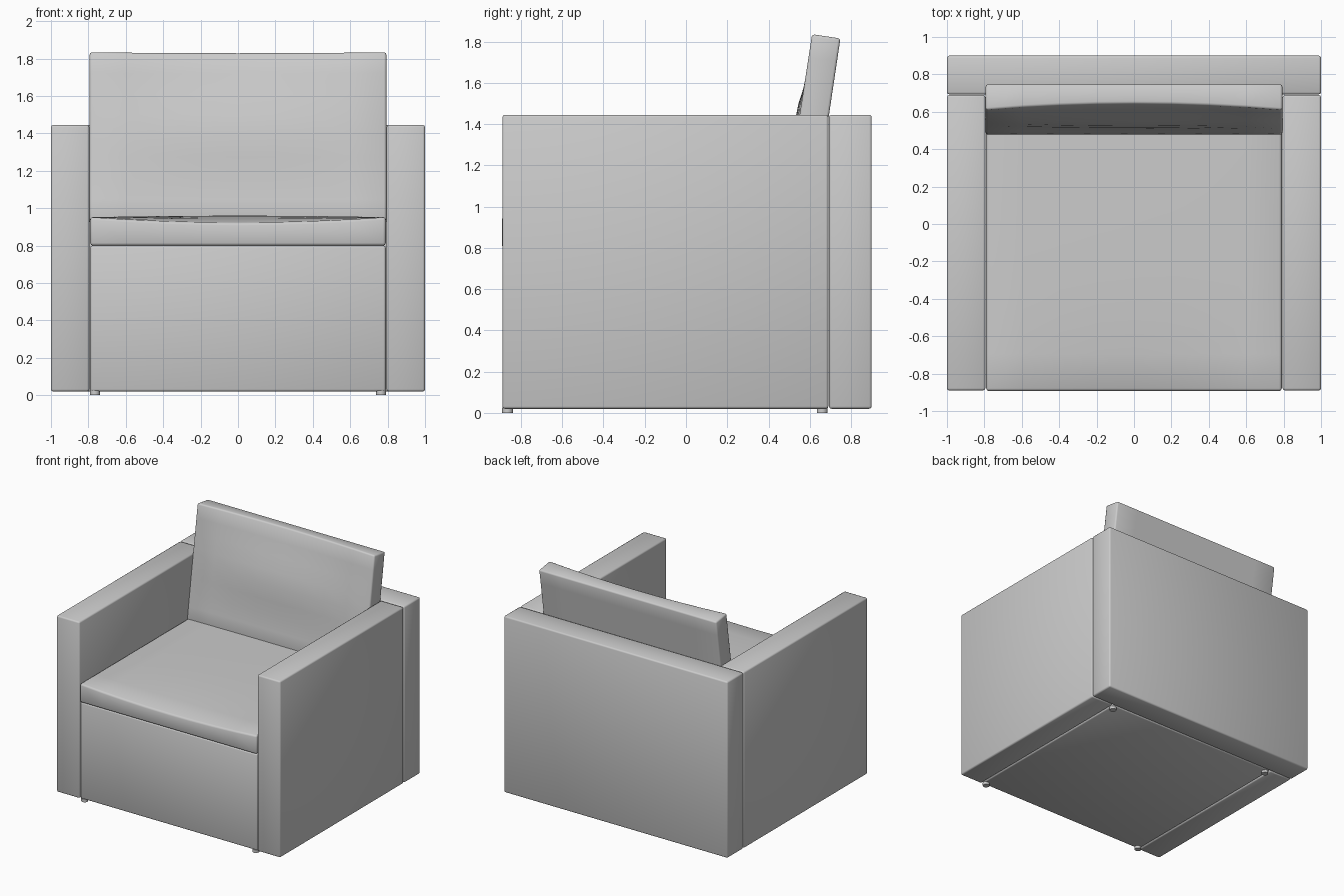
import bpy, bmesh, math
from mathutils import Vector

if "Cube" in bpy.data.objects:
    bpy.data.objects.remove(bpy.data.objects["Cube"])


def block(name, lo, hi, bevel=0.012, cuts=(), deform=None):
    """Bevelled box between two corners, optionally sliced and softened."""
    lo, hi = Vector(lo), Vector(hi)
    mid, size = (lo + hi) / 2, hi - lo
    bm = bmesh.new()
    bmesh.ops.create_cube(bm, size=1)
    bmesh.ops.scale(bm, vec=size, verts=bm.verts)
    bmesh.ops.bevel(bm, geom=bm.edges[:], offset=bevel, segments=2,
                    profile=0.5, affect='EDGES')
    # slices give the cushions enough geometry to sag
    for axis, count in cuts:
        for i in range(1, count):
            co, no = Vector(), Vector()
            co[axis] = size[axis] * (i / count - 0.5)
            no[axis] = 1
            bmesh.ops.bisect_plane(bm, geom=bm.verts[:] + bm.edges[:] + bm.faces[:],
                                   plane_co=co, plane_no=no)
    if deform:
        for v in bm.verts:
            u = Vector((v.co[k] / size[k] * 2 for k in range(3)))
            v.co += Vector(deform(u))
    bmesh.ops.recalc_face_normals(bm, faces=bm.faces)
    mesh = bpy.data.meshes.new(name)
    bm.to_mesh(mesh)
    bm.free()
    ob = bpy.data.objects.new(name, mesh)
    ob.location = mid
    bpy.context.collection.objects.link(ob)
    smooth(ob)
    return ob


def smooth(ob):
    bpy.ops.object.select_all(action='DESELECT')
    ob.select_set(True)
    bpy.context.view_layer.objects.active = ob
    bpy.ops.object.shade_smooth_by_angle(angle=math.radians(50))


def seat_sag(u):
    # top dips along the front edge and crowns slightly behind it
    if u.z < 0.5:
        return (0, 0, 0)
    across = 1 - u.x ** 2
    front = max(0, -u.y) ** 3
    return (0, 0, across * (0.008 * (1 - u.y ** 2) - 0.03 * front))


def back_sag(u):
    # front face is hollow near the top and full near the bottom
    if u.y > -0.5:
        return (0, 0, 0)
    across = 1 - u.x ** 2
    hollow = 0.035 * max(0, u.z) ** 2
    belly = 0.02 * max(0, 1 - (u.z - 0.05) ** 2 * 4)
    return (0, across * (hollow - belly), 0)


# frame: base, two arms and full-width back
block("base", (-0.79, -0.885, 0.02), (0.79, 0.69, 0.80))
for side, label in ((-1, "left"), (1, "right")):
    xs = sorted((side * 0.795, side * 1.0))
    block(label + "_arm", (xs[0], -0.89, 0.02), (xs[1], 0.69, 1.445))
block("back", (-1, 0.693, 0.02), (1, 0.90, 1.445))

# loose cushions
block("seat_cushion", (-0.79, -0.893, 0.80), (0.79, 0.69, 0.952), 0.014,
      ((0, 8), (1, 8)), seat_sag)
cushion = block("back_cushion", (-0.793, 0.542, 0.92), (0.793, 0.682, 1.83), 0.012,
                ((0, 8), (2, 8)), back_sag)
cushion.rotation_euler.x = math.radians(-8.5)

# small disc feet
for x in (-0.765, 0.765):
    for y in (-0.865, 0.66):
        bpy.ops.mesh.primitive_cylinder_add(vertices=20, radius=0.026, depth=0.025,
                                            location=(x, y, 0.0125))
        foot = bpy.context.object
        foot.name = "foot"
        smooth(foot)
